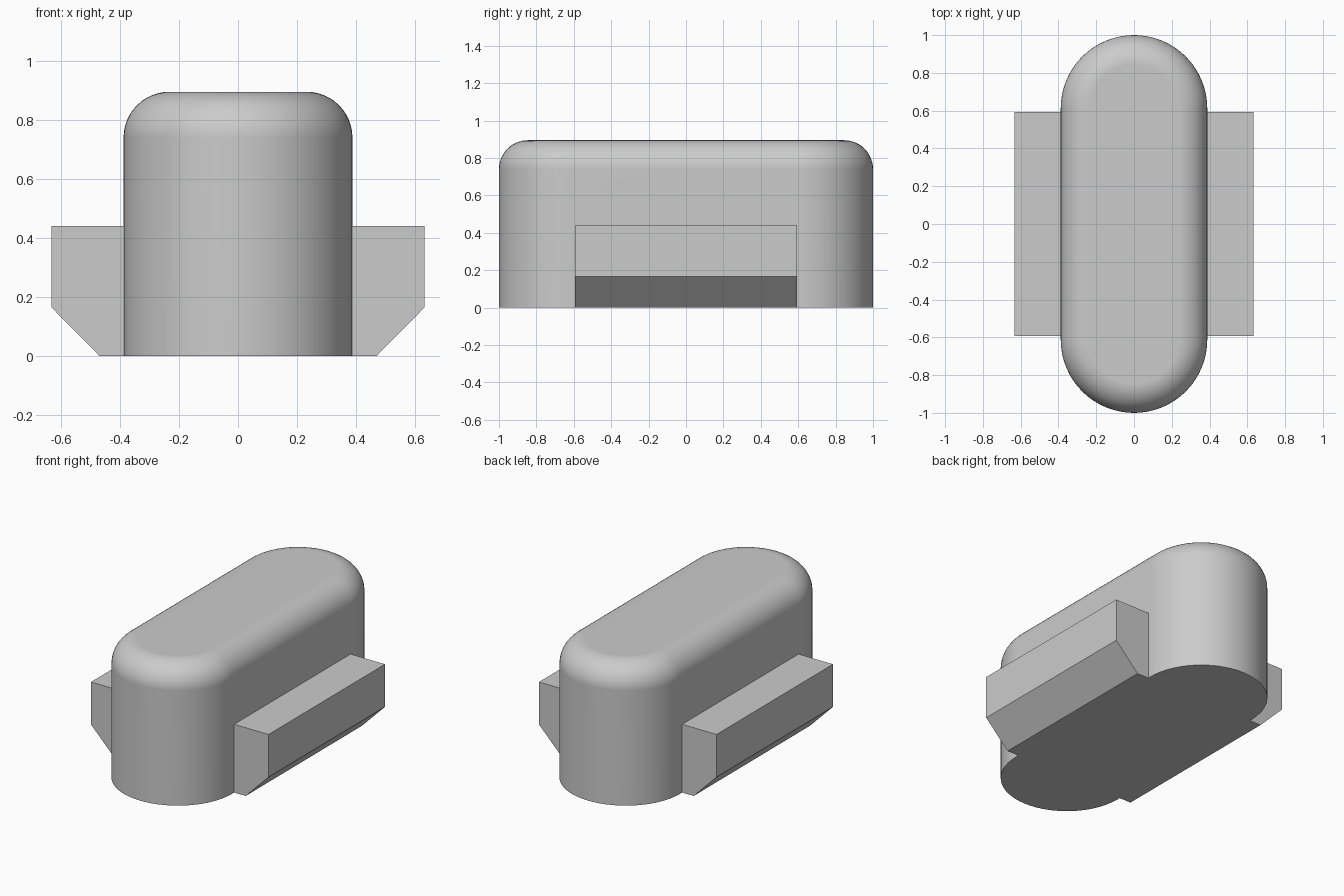
import bpy, bmesh, math

if "Cube" in bpy.data.objects:
    bpy.data.objects.remove(bpy.data.objects["Cube"])

grey = bpy.data.materials.new("mid_grey")
grey.diffuse_color = (0.6, 0.6, 0.6, 1)
grey.use_nodes = True
grey.node_tree.nodes["Principled BSDF"].inputs["Base Color"].default_value = grey.diffuse_color

R, STRAIGHT, HEIGHT, FILLET = 0.388, 0.612, 0.895, 0.155
ARC, STEPS = 32, 12


def finish(name, bm):
    bmesh.ops.recalc_face_normals(bm, faces=bm.faces)
    mesh = bpy.data.meshes.new(name)
    bm.to_mesh(mesh)
    bm.free()
    mesh.materials.append(grey)
    obj = bpy.data.objects.new(name, mesh)
    bpy.context.collection.objects.link(obj)
    return obj


def stadium_ring(bm, r, z):
    """Loop of vertices: two half circles joined by straight sides."""
    ring = []
    for start, cy in ((0, STRAIGHT), (math.pi, -STRAIGHT)):
        for i in range(ARC + 1):
            a = start + math.pi * i / ARC
            ring.append(bm.verts.new((r * math.cos(a), cy + r * math.sin(a), z)))
    return ring


# Main body: stadium outline with a rounded top rim
bm = bmesh.new()
sections = [(R, 0)]
for i in range(STEPS + 1):
    a = math.pi / 2 * i / STEPS
    sections.append((R - FILLET * (1 - math.cos(a)),
                     HEIGHT - FILLET * (1 - math.sin(a))))
rings = [stadium_ring(bm, r, z) for r, z in sections]
for low, high in zip(rings, rings[1:]):
    for i in range(len(low)):
        j = (i + 1) % len(low)
        bm.faces.new((low[i], low[j], high[j], high[i]))
bm.faces.new(rings[0])
bm.faces.new(rings[-1])
body = finish("body", bm)
bpy.context.view_layer.objects.active = body
body.select_set(True)
bpy.ops.object.shade_smooth_by_angle(angle=math.radians(30))
weighted = body.modifiers.new("flat_top_normals", 'WEIGHTED_NORMAL')
weighted.keep_sharp = True

# Side blocks: extruded profile with a chamfered lower outer edge
profile = [(R, 0), (0.47, 0), (0.633, 0.165), (0.633, 0.44), (R, 0.44)]
for side, name in ((1, "right_side_block"), (-1, "left_side_block")):
    bm = bmesh.new()
    face = bm.faces.new([bm.verts.new((side * x, -0.593, z)) for x, z in profile])
    new = bmesh.ops.extrude_face_region(bm, geom=[face])["geom"]
    bmesh.ops.translate(bm, vec=(0, 1.186, 0),
                        verts=[v for v in new if isinstance(v, bmesh.types.BMVert)])
    finish(name, bm)
